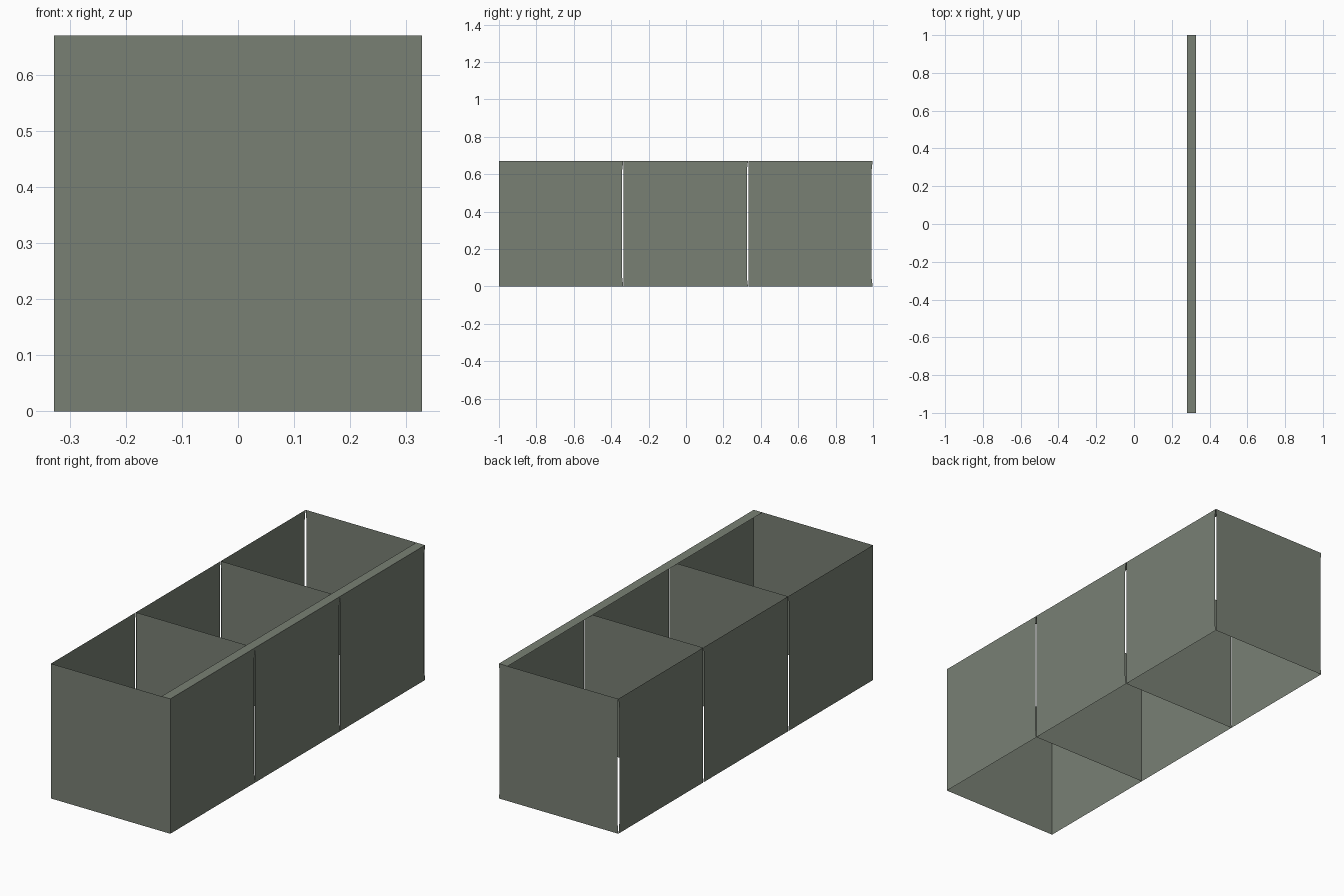
import bpy

if "Cube" in bpy.data.objects:
    bpy.data.objects.remove(bpy.data.objects["Cube"])

W, H = 0.328, 0.67          # half width, height
BAY = 2 / 3                 # length of one bay
GAP = 0.008                 # slit beside each divider

mat = bpy.data.materials.new("grey green")
mat.diffuse_color = (0.19, 0.216, 0.175, 1)
mat.use_nodes = True
mat.node_tree.nodes["Principled BSDF"].inputs["Base Color"].default_value = mat.diffuse_color


def sheet(name, points):
    """One flat, zero-thickness panel."""
    me = bpy.data.meshes.new(name)
    me.from_pydata(points, [], [tuple(range(len(points)))])
    me.materials.append(mat)
    ob = bpy.data.objects.new(name, me)
    bpy.context.collection.objects.link(ob)
    return ob


# Cross panels: front end, two dividers, back end (sides slightly recessed)
for i in range(4):
    y = -1 + i * BAY
    r = 0.0 if i == 0 else 0.003
    sheet(("front_end", "divider_1", "divider_2", "back_end")[i],
          [(-W, y, 0), (W, y, 0), (W - r, y, 0.04), (W - r, y, H - 0.04),
           (W, y, H), (-W, y, H), (-W + r, y, H - 0.04), (-W + r, y, 0.04)])

for i in range(3):
    a, b = -1 + i * BAY, -1 + (i + 1) * BAY
    # Side walls, with a narrow slit at the far end of each bay
    for side, x in (("left", -W), ("right", W)):
        pts = [(x, a, 0), (x, b - 0.002, 0), (x, b - GAP, 0.05),
               (x, b - GAP, H - 0.05), (x, b - 0.002, H), (x, a, H)]
        sheet(f"{side}_wall_{i + 1}", pts if x > 0 else pts[::-1])
    # Narrow rim along the top of the right wall
    sheet(f"top_rim_{i + 1}", [(0.28, a, H), (W, a, H), (W, b, H), (0.28, b, H)])
